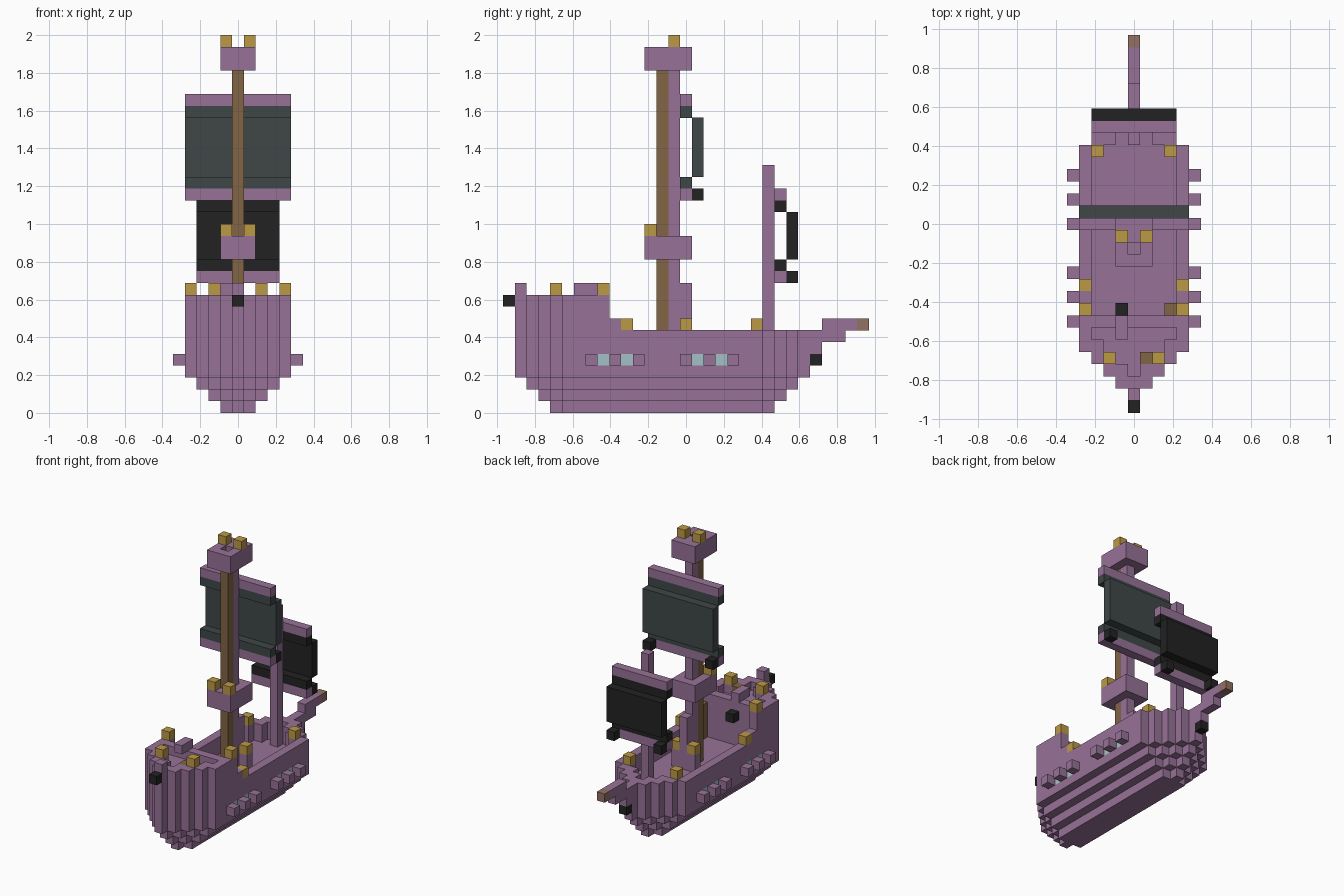
import bpy
import bmesh
from mathutils import Vector

if "Cube" in bpy.data.objects:
    bpy.data.objects.remove(bpy.data.objects["Cube"])

U = 0.0625  # block size


def material(name, rgb):
    m = bpy.data.materials.new(name)
    m.use_nodes = True
    m.diffuse_color = (*rgb, 1)
    m.node_tree.nodes["Principled BSDF"].inputs["Base Color"].default_value = (*rgb, 1)
    return m


PURPLE = material("purple planks", (0.31, 0.17, 0.31))
GOLD = material("gold lantern", (0.50, 0.32, 0.06))
BROWN = material("brown wood", (0.22, 0.13, 0.06))
TAN = material("rosy wood", (0.29, 0.165, 0.125))
SLATE = material("slate cloth", (0.05, 0.063, 0.063))
BLACK = material("black cloth", (0.016, 0.016, 0.016))
GLASS = material("pale blue glass", (0.37, 0.53, 0.58))


def box(xs, ys, zs):
    """Cells of a block; each range is inclusive, a single number is one cell."""
    def span(r):
        return range(r[0], r[1] + 1) if isinstance(r, tuple) else (r,)
    return {(x, y, z) for x in span(xs) for y in span(ys) for z in span(zs)}


def both(x, ys, zs):
    return box(x, ys, zs) | box(-x, ys, zs)


def build(name, cells, mat, inlay=(), inlay_mat=None):
    """Mesh the outer skin of a set of blocks."""
    bm = bmesh.new()
    axes = [Vector(a) for a in ((1, 0, 0), (0, 1, 0), (0, 0, 1))]
    for cell in sorted(cells):
        centre = Vector((cell[0], cell[1], cell[2] + 0.5))
        for i in range(3):
            for s in (-1, 1):
                n = axes[i] * s
                if tuple(int(c + d) for c, d in zip(cell, n)) in cells:
                    continue
                a, b = axes[(i + 1) % 3] / 2, axes[(i + 2) % 3] / 2 * s
                mid = centre + n / 2
                corners = (mid - a - b, mid + a - b, mid + a + b, mid - a + b)
                f = bm.faces.new([bm.verts.new(c * U) for c in corners])
                f.material_index = int(cell in inlay)
    bmesh.ops.remove_doubles(bm, verts=bm.verts, dist=U / 100)
    mesh = bpy.data.meshes.new(name)
    bm.to_mesh(mesh)
    bm.free()
    mesh.materials.append(mat)
    if inlay_mat:
        mesh.materials.append(inlay_mat)
    obj = bpy.data.objects.new(name, mesh)
    bpy.context.collection.objects.link(obj)


def half_width(y):
    return min(4, 14 + y, 10 - y)


def rail_start(y):
    return max(0, min(half_width(y), half_width(y - 1), half_width(y + 1)))


# Hull: stepped keel, sunken main deck, raised stern with its own rail
DECK, STERN = 5, -8
hull = set()
for y in range(-14, 11):
    for z in range(10):
        w = half_width(y) - max(0, 3 - z)
        for x in range(-w, w + 1):
            rail = abs(x) >= rail_start(y)
            if y <= STERN:
                solid = z < 9 or rail or y == STERN
            else:
                solid = z < DECK or (z < 7 and rail)
            if solid:
                hull.add((x, y, z))
hull |= both(4, -7, (7, 9)) | both(4, -6, 7)
hull |= box(0, 11, (5, 6)) | box(0, (12, 13), 6)
hull |= box(0, -14, 10)

# Gun ports: glass panes between protruding frames
panes = set()
for start in (-8, 0):
    for step in (0, 2, 4):
        hull |= both(5, start + step, 4)
    for step in (1, 3):
        panes |= both(4, start + step, 4)
build("hull", hull, PURPLE, panes, GLASS)

# Bowsprit
build("bowsprit", box(0, (12, 14), 7), PURPLE)
build("bowsprit_tip", box(0, 15, 7), TAN)

# Stern fittings
build("stern_rest", box(-1, (-9, -8), 10), PURPLE)
build("stern_chest", box(1, -11, 9), BROWN)
build("stern_ladder", box(3, -7, (DECK, 8)), BROWN)

# Main mast with its foot block and two lookouts
build("main_mast", box(0, -1, (DECK, 28)), PURPLE)
build("main_mast_front", box(0, -2, (DECK, 12)) | box(0, -2, (15, 28)), BROWN)
build("mast_foot", box((-1, 1), 0, (DECK, 6)) | box(0, 0, (7, 10)), PURPLE)
build("lower_lookout", box((-1, 1), (-3, 0), (13, 14)), PURPLE)
build("upper_lookout", box((-1, 1), (-3, 0), (29, 30)) - box(0, -2, 30), PURPLE)

# Fore mast
build("fore_mast", box(0, 7, (DECK, 20)), PURPLE)


def sail(name, w, y, bottom, top, cloth):
    """Two yards, a cloth that bellies one block forward, and corner weights."""
    span = (-w, w)
    build(name + "_yards", box(span, y, bottom) | box(span, y, top), PURPLE)
    build(name + "_cloth", box(span, y, bottom + 1) | box(span, y, top - 1)
          | box(span, y + 1, (bottom + 2, top - 2)), cloth)
    build(name + "_weights", both(w, y + 1, bottom), BLACK)


sail("main_sail", 4, 0, 18, 26, SLATE)
sail("fore_sail", 3, 8, 11, 18, BLACK)

# Lanterns in mirrored pairs
for name, spot in {
    "stern_lanterns": (2, -11, 10),
    "cabin_lanterns": (4, -7, 10),
    "rail_lanterns": (4, -5, 7),
    "foot_lanterns": (1, 0, 7),
    "bow_lanterns": (3, 6, 7),
    "lower_lookout_lanterns": (1, -3, 15),
    "upper_lookout_lanterns": (1, -1, 31),
}.items():
    build(name, both(*spot), GOLD)

# Black knobs on bow, stern and cabin wall
build("bow_knob", box(0, 11, 4), BLACK)
build("stern_knob", box(0, -15, 9), BLACK)
build("cabin_knob", box(-1, -7, 8), BLACK)
